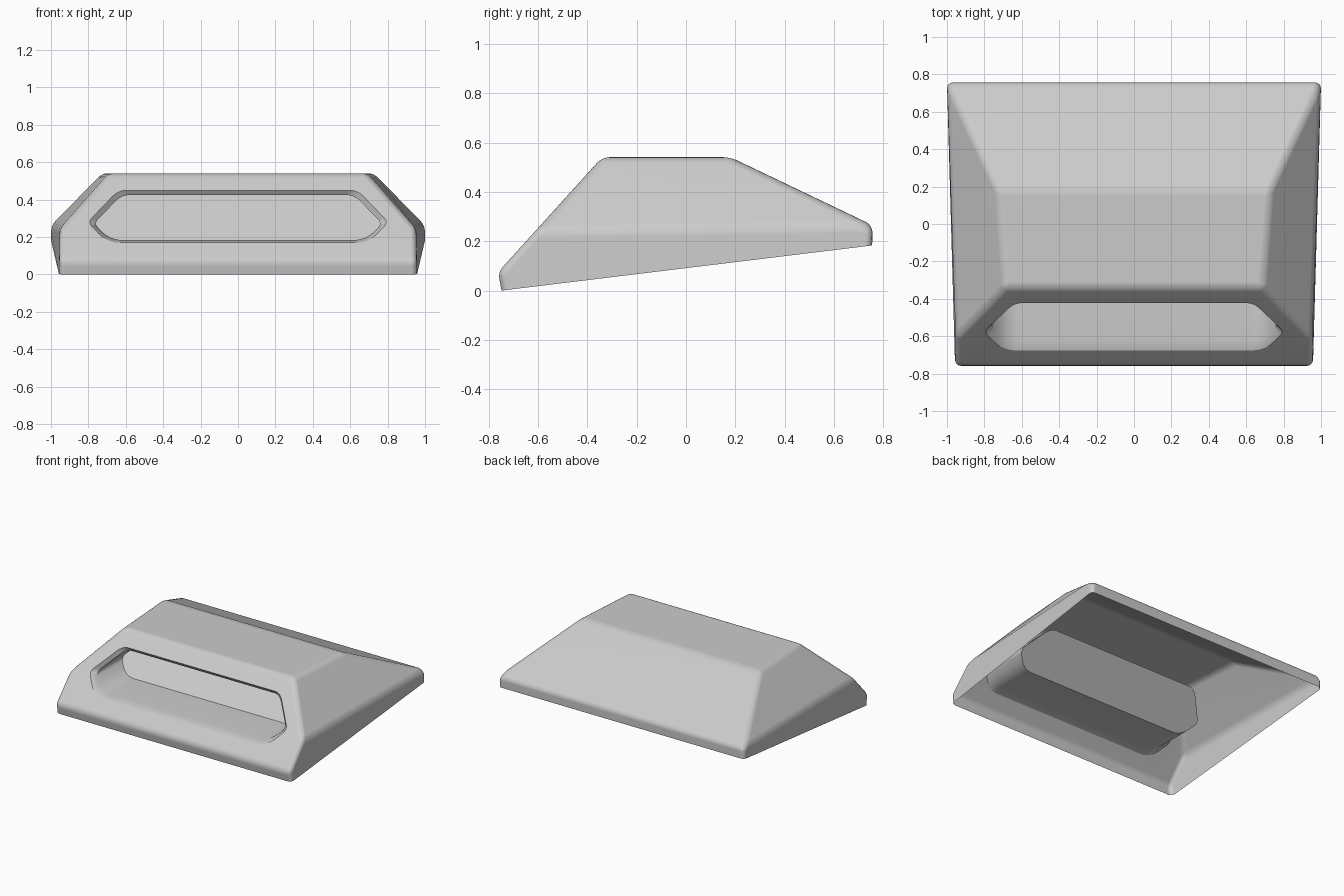
import bpy
import bmesh
from mathutils import Vector

cube = bpy.data.objects.get("Cube")
if cube:
    bpy.data.objects.remove(cube)

# Single plain grey finish
grey = bpy.data.materials.new("light grey")
grey.use_nodes = True
colour = (0.6, 0.6, 0.6, 1)
grey.diffuse_color = colour
grey.node_tree.nodes["Principled BSDF"].inputs["Base Color"].default_value = colour

# Corners of the left half of the shell
CORNERS = {
    "front_rim": (0.957, -0.748, 0),
    "front_lip": (0.957, -0.762, 0.075),
    "front_shoulder": (0.952, -0.608, 0.245),
    "front_top": (0.69, -0.34, 0.541),
    "back_top": (0.73, 0.18, 0.541),
    "back_shoulder": (1, 0.757, 0.265),
    "back_rim": (1, 0.755, 0.183),
}
SIDES = [
    ("front_rim", "front_lip", "front_shoulder", "back_shoulder", "back_rim"),
    ("front_shoulder", "front_top", "back_top", "back_shoulder"),
]
# Bands running straight across from the left half to the right half
BANDS = [
    ("front_rim", "front_lip"),
    ("front_lip", "front_shoulder", "front_top"),
    ("front_top", "back_top"),
    ("back_top", "back_shoulder"),
    ("back_shoulder", "back_rim"),
]


def rounded_outline(points, radii, steps=5):
    """Closed x/z outline with each corner replaced by a short curve."""
    outline = []
    for i, (point, radius) in enumerate(zip(points, radii)):
        p = Vector(point)
        a = p + (Vector(points[i - 1]) - p).normalized() * radius
        b = p + (Vector(points[(i + 1) % len(points)]) - p).normalized() * radius
        for s in range(steps + 1):
            t = s / steps
            outline.append(a * (1 - t) ** 2 + p * 2 * t * (1 - t) + b * t * t)
    return outline


def pocket_outline(half):
    points = half + [(-x, z) for x, z in reversed(half)]
    radii = [0.045, 0.03, 0.07]
    return rounded_outline(points, radii + radii[::-1])


bm = bmesh.new()
left = {n: bm.verts.new(c) for n, c in CORNERS.items()}
right = {n: bm.verts.new((-c[0], c[1], c[2])) for n, c in CORNERS.items()}
for names in SIDES:
    bm.faces.new([left[n] for n in names])
    bm.faces.new([right[n] for n in reversed(names)])
for names in BANDS:
    bm.faces.new([right[n] for n in names] + [left[n] for n in reversed(names)])
bmesh.ops.recalc_face_normals(bm, faces=bm.faces)

# Soften every edge except the open rim underneath
bmesh.ops.bevel(bm, geom=[e for e in bm.edges if not e.is_boundary],
                offset=0.03, offset_type="OFFSET", segments=4, profile=0.5,
                affect="EDGES", clamp_overlap=True)

# Replace the sloping front panel by one with an opening
panel = max((f for f in bm.faces if f.normal.y < -0.5 and f.normal.z > 0.4),
            key=lambda f: f.calc_area())
normal, origin = panel.normal.copy(), panel.calc_center_median()
panel_edges = list(panel.edges)
bmesh.ops.delete(bm, geom=[panel], context="FACES_ONLY")


def front_y(z):
    return origin.y - (z - origin.z) * normal.z / normal.y


def add_ring(outline, depth):
    return [bm.verts.new((p.x, front_y(p.y) + depth, p.y)) for p in outline]


outer = pocket_outline([(0.64, 0.45), (0.803, 0.28), (0.70, 0.17)])
inner = pocket_outline([(0.622, 0.425), (0.77, 0.273), (0.685, 0.184)])
rings = [add_ring(outer, 0), add_ring(inner, 0.04), add_ring(inner, 0.33)]
count = len(outer)
opening = [bm.edges.new((rings[0][i], rings[0][(i + 1) % count])) for i in range(count)]
bmesh.ops.triangle_fill(bm, edges=panel_edges + opening, use_beauty=True, normal=normal)

# Chamfer, walls and back of the pocket
for near, far in zip(rings, rings[1:]):
    for i in range(count):
        j = (i + 1) % count
        bm.faces.new((near[i], near[j], far[j], far[i]))
bm.faces.new(rings[-1])

bmesh.ops.recalc_face_normals(bm, faces=bm.faces)
top = max(bm.faces, key=lambda f: f.calc_center_median().z)
if top.normal.z < 0:
    bmesh.ops.reverse_faces(bm, faces=bm.faces)

mesh = bpy.data.meshes.new("shell_with_pocket")
bm.to_mesh(mesh)
bm.free()
mesh.materials.append(grey)
shell = bpy.data.objects.new("shell_with_pocket", mesh)
bpy.context.collection.objects.link(shell)

# Smooth bevels, flat panels
bpy.ops.object.select_all(action="DESELECT")
shell.select_set(True)
bpy.context.view_layer.objects.active = shell
bpy.ops.object.shade_smooth_by_angle(angle=0.5)
weighted = shell.modifiers.new("flat_panels", "WEIGHTED_NORMAL")
weighted.keep_sharp = True
